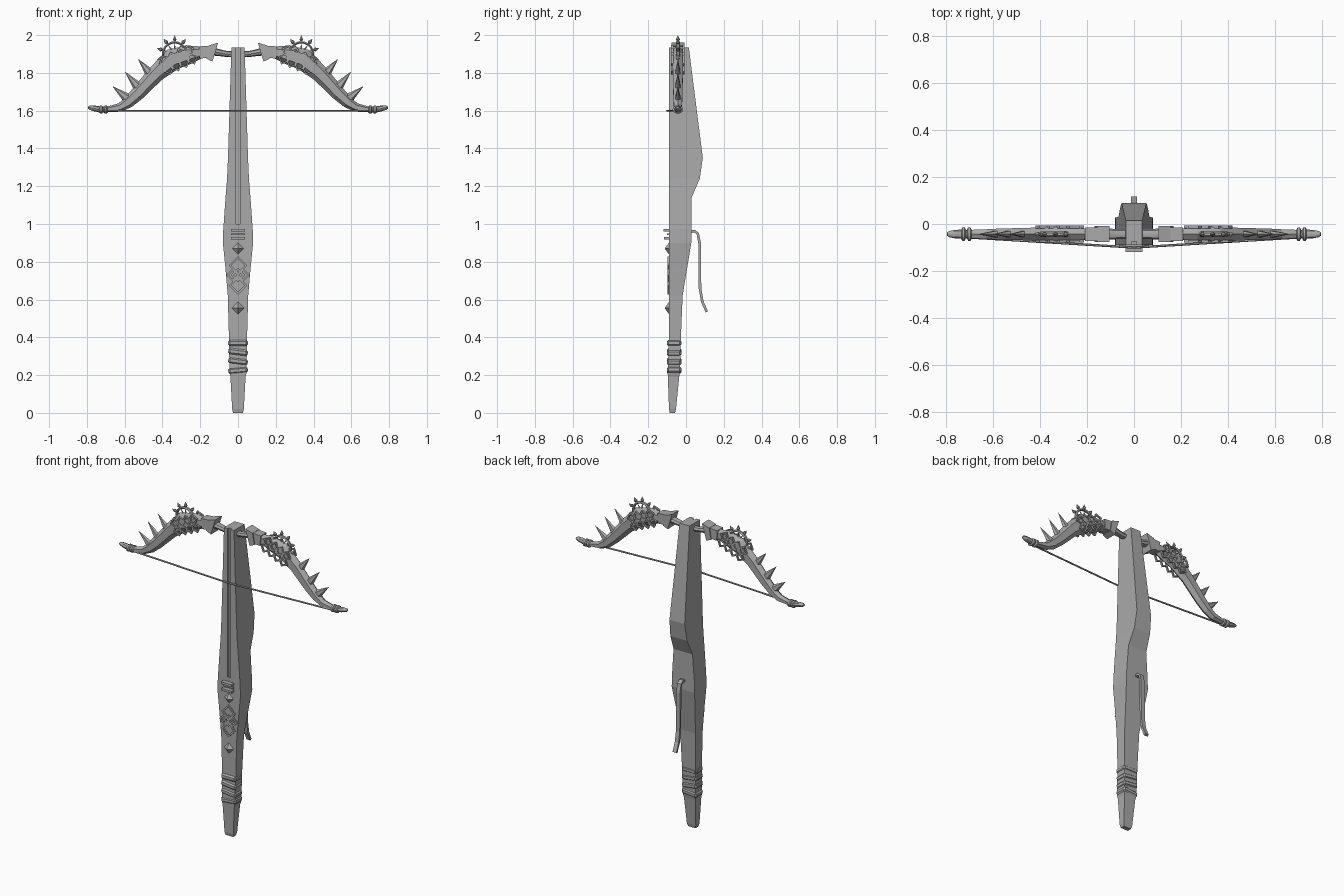
import bpy, bmesh
from math import sin, cos, pi, radians
from mathutils import Vector, Matrix

if "Cube" in bpy.data.objects:
    bpy.data.objects.remove(bpy.data.objects["Cube"])

grey = bpy.data.materials.new("mid grey")
grey.use_nodes = True
grey.diffuse_color = (0.4, 0.4, 0.4, 1)
grey.node_tree.nodes["Principled BSDF"].inputs["Base Color"].default_value = grey.diffuse_color

ARM_Y = -0.043
FACE_FRONT = Matrix.Rotation(pi / 2, 4, 'X')   # local z points to -y


def finish(name, bm, mirror=False, smooth=False):
    bmesh.ops.recalc_face_normals(bm, faces=bm.faces)
    mesh = bpy.data.meshes.new(name)
    bm.to_mesh(mesh)
    bm.free()
    mesh.materials.append(grey)
    obj = bpy.data.objects.new(name, mesh)
    bpy.context.collection.objects.link(obj)
    if mirror:
        obj.modifiers.new("Mirror", 'MIRROR').use_mirror_merge = False
    if smooth:
        for o in bpy.context.selected_objects:
            o.select_set(False)
        obj.select_set(True)
        bpy.context.view_layer.objects.active = obj
        bpy.ops.object.shade_smooth_by_angle(angle=radians(40))
    return obj


def loft(bm, rings, cyclic=False):
    rows = [[bm.verts.new(p) for p in ring] for ring in rings]
    for a, b in zip(rows, rows[1:] + rows[:1] if cyclic else rows[1:]):
        for i in range(len(a)):
            j = (i + 1) % len(a)
            bm.faces.new((a[i], a[j], b[j], b[i]))
    if not cyclic:
        bm.faces.new(rows[0])
        bm.faces.new(rows[-1])


def sweep(bm, path, shape):
    """Loft a cross-section along a path of (x, z, size) in the arm plane."""
    pts = [Vector((x, ARM_Y, z)) for x, z, _ in path]
    rings = []
    for i, p in enumerate(pts):
        t = (pts[min(i + 1, len(pts) - 1)] - pts[max(i - 1, 0)]).normalized()
        n = Vector((-t.z, 0, t.x))
        rings.append([p + n * u + Vector((0, v, 0)) for u, v in shape(path[i][2])])
    loft(bm, rings)


def hoop(bm, matrix, radius, tube, n, m, flat=1.0):
    rings = []
    for i in range(n):
        a = 2 * pi * i / n
        rings.append([matrix @ Vector(((radius + tube * cos(b)) * cos(a),
                                       (radius + tube * cos(b)) * sin(a), tube * flat * sin(b)))
                      for b in (2 * pi * (k + 0.5) / m for k in range(m))])
    loft(bm, rings, True)


def spike(bm, base, tip, radius, sides=4, flat=1.0):
    d = Vector(tip) - Vector(base)
    rot = d.to_track_quat('Z', 'Y').to_matrix().to_4x4()
    squash = Matrix.Diagonal((1, flat, 1, 1))
    bmesh.ops.create_cone(bm, cap_ends=True, segments=sides, radius1=radius, radius2=0, depth=d.length,
                          matrix=Matrix.Translation(Vector(base) + d / 2) @ Matrix.Diagonal((1, flat, 1, 1)) @ rot)


def box(bm, centre, size, tilt=0):
    bmesh.ops.create_cube(bm, size=1, matrix=Matrix.Translation(centre) @ Matrix.Rotation(tilt, 4, 'Y')
                          @ Matrix.Diagonal((*size, 1)))


# Stock: (height, half width, front, back)
bm = bmesh.new()
loft(bm, [[(-w, f, z), (w, f, z), (w, b, z), (-w, b, z)] for z, w, f, b in (
    (0, .026, -.086, -.058), (.02, .031, -.09, -.053), (.19, .04, -.096, -.036), (.21, .045, -.097, -.032),
    (.4, .048, -.09, -.027), (.62, .054, -.09, -.018), (.76, .066, -.09, .005), (.9, .08, -.09, .028),
    (.97, .078, -.09, .028), (1.14, .066, -.09, .03), (1.24, .058, -.09, .073), (1.35, .053, -.09, .089),
    (1.935, .035, -.09, .015))])
stock = finish("stock", bm)

# Bolt groove cut into the front of the stock
bm = bmesh.new()
box(bm, (0, -.09, 1.5), (.02, .03, 1))
cutter = finish("groove_cutter", bm)
cutter.hide_render = True
cut = stock.modifiers.new("Groove", 'BOOLEAN')
cut.object, cut.solver = cutter, 'EXACT'
bpy.context.view_layer.objects.active = stock
bpy.ops.object.modifier_apply(modifier="Groove")
bpy.data.objects.remove(cutter)

# Grip wraps
bm = bmesh.new()
for z, tilt in ((.37, 0), (.322, 7), (.273, 7), (.225, -5)):
    box(bm, (0, -.063, z), (.104, .076, .034), radians(tilt))
bmesh.ops.bevel(bm, geom=bm.edges[:], offset=.009, segments=1, affect='EDGES')
finish("grip_wraps", bm)

# String catch on the stock
bm = bmesh.new()
for z, h, front in ((.967, .014, -.118), (.946, .01, -.1), (.925, .014, -.116)):
    box(bm, (0, (front - .08) / 2, z), (.072, -.08 - front, h))
finish("string_catch", bm)

# Diamond ornaments on the stock
bm = bmesh.new()
for z, r in ((.87, .034), (.555, .036)):
    spike(bm, (0, -.088, z), (0, -.113, z), r)
finish("diamond_studs", bm)
bm = bmesh.new()
for x, z, r in ((0, .78, .042), (0, .675, .042), (-.028, .73, .028), (.028, .73, .028), (0, .73, .03)):
    hoop(bm, Matrix.Translation((x, -.091, z)) @ FACE_FRONT, r, .01, 4, 4)
finish("stock_diamond_frames", bm)

# Trigger lever behind the stock
bm = bmesh.new()
lever = [(.02, .958), (.045, .962), (.062, .95), (.072, .9), (.074, .66), (.086, .59), (.11, .535)]
rings = []
for i, (y, z) in enumerate(lever):
    a, b = lever[max(i - 1, 0)], lever[min(i + 1, len(lever) - 1)]
    t = Vector((0, b[0] - a[0], b[1] - a[1])).normalized()
    n = Vector((0, -t.z, t.y)) * .007
    p, side = Vector((0, y, z)), Vector((.013, 0, 0))
    rings.append([p - side - n, p + side - n, p + side + n, p - side + n])
loft(bm, rings)
finish("trigger_lever", bm)

# Bow arm with a six-sided section
bm = bmesh.new()
sweep(bm, [(.19, 1.91, .03), (.26, 1.897, .05), (.345, 1.872, .058), (.435, 1.795, .045),
           (.53, 1.692, .037), (.58, 1.645, .031), (.625, 1.617, .023), (.7, 1.605, .014)],
      lambda h: [(h, 0), (h * .5, .014 + h * .28), (-h * .5, .014 + h * .28),
                 (-h, 0), (-h * .5, -.014 - h * .28), (h * .5, -.014 - h * .28)])
finish("bow_arm", bm, True)

# Centre bar through the stock
bm = bmesh.new()
sweep(bm, [(0, 1.897, .016), (.06, 1.9, .016), (.1, 1.907, .018), (.15, 1.915, .022)],
      lambda r: [(r * cos(a * pi / 4), r * 1.3 * sin(a * pi / 4)) for a in range(8)])
finish("centre_bar", bm, True, True)

# Flared clamps
bm = bmesh.new()
loft(bm, [[(x1, y, z1), (x2, y, z2), (x3, y, z3), (x4, y, z4)]
          for y in (ARM_Y - .034, ARM_Y + .034)
          for x1, z1, x2, z2, x3, z3, x4, z4 in [(.105, 1.96, .155, 1.945, .168, 1.875, .135, 1.86)]])
box(bm, (.178, ARM_Y, 1.91), (.055, .058, .064), radians(4))
finish("arm_clamp", bm, True)

# Arm tips with binding rings
bm = bmesh.new()
sweep(bm, [(.69, 1.605, .014), (.735, 1.607, .016), (.76, 1.612, .015), (.785, 1.616, .011), (.794, 1.617, .006)],
      lambda r: [(r * cos(a * pi / 4), r * 1.2 * sin(a * pi / 4)) for a in range(8)])
for x in (.7, .725):
    hoop(bm, Matrix.Translation((x, ARM_Y, 1.606)) @ Matrix.Rotation(pi / 2, 4, 'Y')
         @ Matrix.Diagonal((.85, 1.1, 1, 1)), .017, .01, 12, 6)
finish("arm_tip", bm, True, True)

# Spikes along the outer edge of the arm
bm = bmesh.new()
for bx, bz, tx, tz in ((.58, 1.66, .665, 1.73), (.525, 1.72, .6, 1.808), (.46, 1.79, .53, 1.875)):
    spike(bm, (bx, ARM_Y, bz), (tx, ARM_Y, tz), .029, 6, .6)
finish("arm_spikes", bm, True)

# Spiked wheel set into the arm
bm = bmesh.new()
hub = Vector((.335, ARM_Y, 1.9))
hoop(bm, Matrix.Translation(hub) @ FACE_FRONT, .062, .007, 20, 6, 1.6)
for k in range(-1, 6):
    a = radians(18 + 36 * k)
    d = Vector((cos(a), 0, sin(a)))
    spike(bm, hub, hub + d * .07, .008, 6)
    spike(bm, hub + d * .077, hub + d * .1, .011, 6)
    spike(bm, hub + d * .077, hub + d * .06, .011, 6)
finish("spiked_wheel", bm, True)

# Interlocking diamond frames on both faces of the arm
bm = bmesh.new()
for y in (ARM_Y - .03, ARM_Y + .03):
    for i in range(4):
        for row in (-.022, .022):
            c = Vector((.252 + .042 * i + row * .45, y, 1.896 - .018 * i + row))
            hoop(bm, Matrix.Translation(c) @ Matrix.Rotation(radians(24), 4, 'Y') @ FACE_FRONT, .027, .008, 4, 4)
finish("arm_diamond_frames", bm, True)

# Bowstring
bm = bmesh.new()
loft(bm, [[(x, y + .005 * cos(a), 1.6 + .005 * sin(a)) for a in (pi * k / 3 for k in range(6))]
          for x, y in ((-.69, ARM_Y - .015), (0, -.1), (.69, ARM_Y - .015))])
finish("bowstring", bm, False, True)
